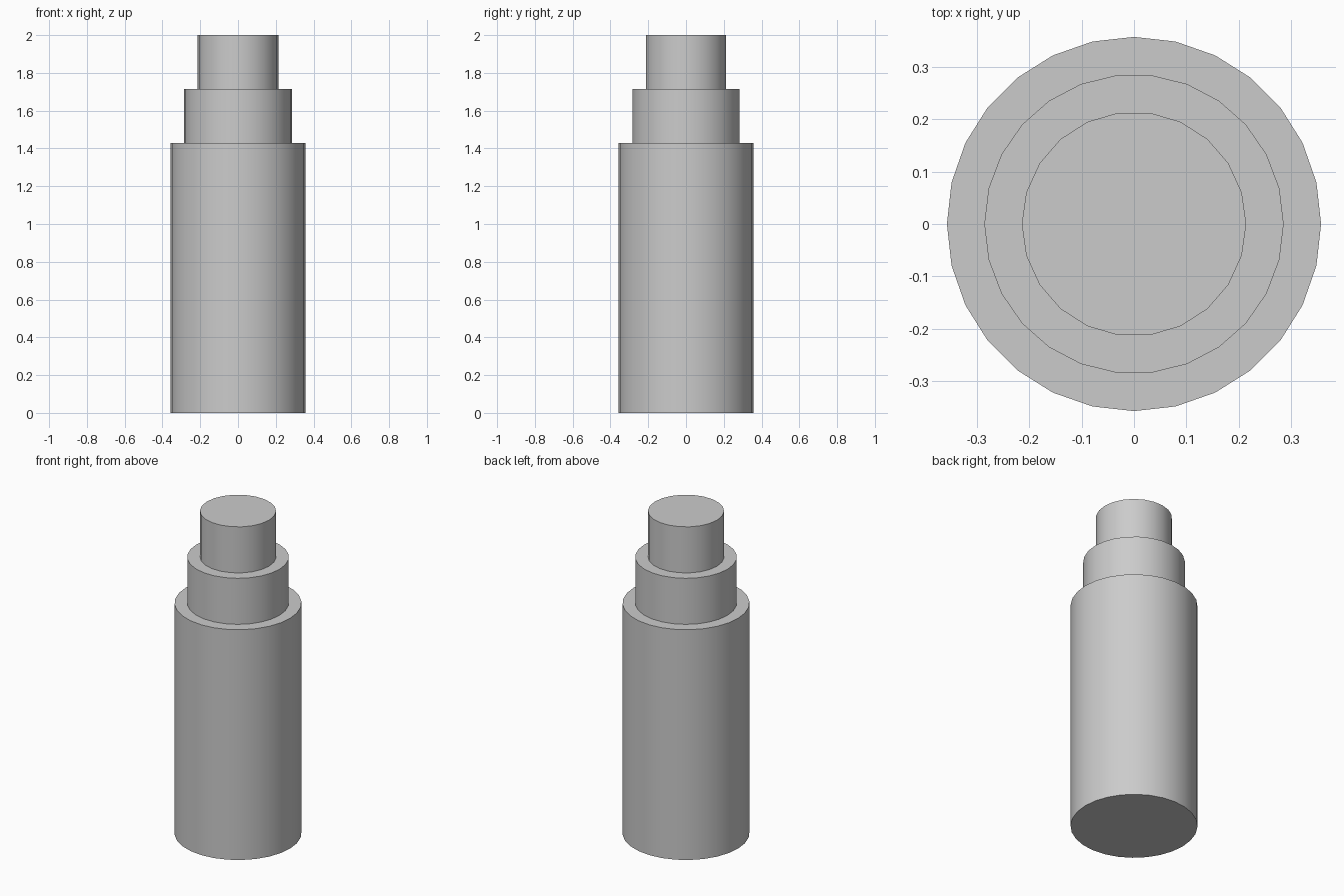
import bpy
import math

if "Cube" in bpy.data.objects:
    bpy.data.objects.remove(bpy.data.objects["Cube"])

U = 2 / 7  # height of one small step


def tier(name, sides, radius, z0, z1):
    # closed cylinder with a vertex on the +x axis
    bpy.ops.mesh.primitive_cylinder_add(
        vertices=sides, radius=radius, depth=z1 - z0,
        location=(0, 0, (z0 + z1) / 2), rotation=(0, 0, math.pi / 2))
    obj = bpy.context.object
    obj.name = name
    bpy.ops.object.shade_smooth_by_angle(angle=math.radians(30))
    return obj


# stacked tiers, widest at the bottom
tier("main_body", 28, 1.25 * U, 0, 5 * U)
tier("middle_collar", 26, 1.0 * U, 5 * U, 6 * U)
tier("top_cap", 22, 0.75 * U, 6 * U, 7 * U)
